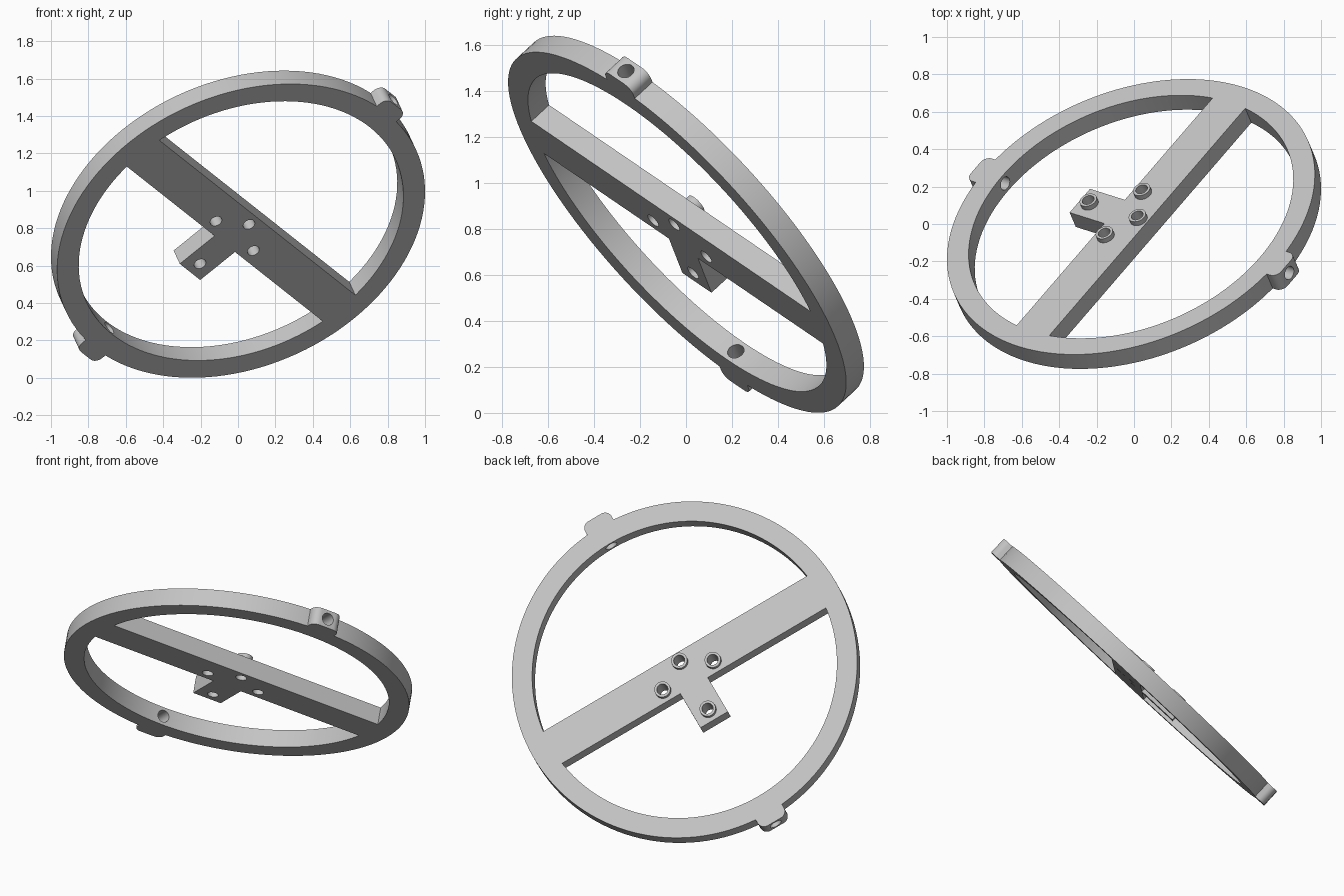
import bpy, bmesh, math
from mathutils import Matrix, Vector

if "Cube" in bpy.data.objects:
    bpy.data.objects.remove(bpy.data.objects["Cube"])

R_OUT, R_IN, HALF_T = 1.031, 0.91, 0.055
BAR_HALF, TAB_HALF, TAB_END = 0.115, 0.094, 0.361
HOLES = [(0, -0.056), (0.172, 0.045), (-0.172, 0.045), (0, 0.29)]

# Tilted frame: bar runs along u, tab and lugs along v, flat faces along n
n = Vector((-0.30, 0.70, 0.648)).normalized()
u = Vector((0.577, 0.681, -0.451))
u = (u - n * u.dot(n)).normalized()
v = n.cross(u)
FRAME = Matrix.Translation((0, 0, 0.8215)) @ Matrix((u, v, n)).transposed().to_4x4()

grey = bpy.data.materials.new("light_grey")
grey.diffuse_color = (0.55, 0.55, 0.55, 1)
grey.use_nodes = True
grey.node_tree.nodes["Principled BSDF"].inputs["Base Color"].default_value = grey.diffuse_color


def add(name, bm):
    bmesh.ops.recalc_face_normals(bm, faces=bm.faces)
    me = bpy.data.meshes.new(name)
    bm.to_mesh(me)
    bm.free()
    me.materials.append(grey)
    ob = bpy.data.objects.new(name, me)
    ob.matrix_world = FRAME
    bpy.context.collection.objects.link(ob)
    return ob


def prism(name, pts, z0=-HALF_T, z1=HALF_T):
    bm = bmesh.new()
    face = bm.faces.new([bm.verts.new((x, y, z0)) for x, y in pts])
    ext = bmesh.ops.extrude_face_region(bm, geom=[face])
    verts = [g for g in ext["geom"] if isinstance(g, bmesh.types.BMVert)]
    bmesh.ops.translate(bm, verts=verts, vec=(0, 0, z1 - z0))
    return add(name, bm)


def tube(name, r_in, r_out, z0, z1, seg, centre=(0, 0)):
    bm = bmesh.new()
    loops = []
    for r, z in ((r_in, z0), (r_out, z0), (r_out, z1), (r_in, z1)):
        loops.append([bm.verts.new((centre[0] + r * math.cos(2 * math.pi * i / seg),
                                    centre[1] + r * math.sin(2 * math.pi * i / seg), z))
                      for i in range(seg)])
    for k in range(4):
        a, b = loops[k], loops[(k + 1) % 4]
        for i in range(seg):
            j = (i + 1) % seg
            bm.faces.new((a[i], a[j], b[j], b[i]))
    return add(name, bm)


def arc(r, a0, a1, steps, cx=0, cy=0):
    return [(cx + r * math.cos(a0 + (a1 - a0) * i / steps),
             cy + r * math.sin(a0 + (a1 - a0) * i / steps)) for i in range(steps + 1)]


def drill(ob, radius, matrix):
    bm = bmesh.new()
    bmesh.ops.create_cone(bm, cap_ends=True, segments=32, radius1=radius,
                          radius2=radius, depth=0.5, matrix=matrix)
    cutter = add("cutter", bm)
    cutter.hide_render = True
    mod = ob.modifiers.new("drill", 'BOOLEAN')
    mod.operation, mod.solver, mod.object = 'DIFFERENCE', 'EXACT', cutter
    bpy.context.view_layer.update()
    dg = bpy.context.evaluated_depsgraph_get()
    me = bpy.data.meshes.new_from_object(ob.evaluated_get(dg))
    ob.modifiers.clear()
    ob.data = me
    bpy.data.objects.remove(cutter)


# Outer ring
ring = tube("ring", R_IN, R_OUT, -HALF_T, HALF_T, 128)

# Crossbar with the tab, its ends curved to fit the ring
rb = R_IN + 0.001
a = math.asin(BAR_HALF / rb)
outline = arc(rb, -a, a, 6)
outline += [(TAB_HALF, BAR_HALF), (TAB_HALF, TAB_END), (-TAB_HALF, TAB_END), (-TAB_HALF, BAR_HALF)]
outline += arc(rb, math.pi - a, math.pi + a, 6)
bar = prism("crossbar", outline)

# Screw holes, each with a raised collar
parts = [ring, bar]
for i, (x, y) in enumerate(HOLES):
    drill(bar, 0.033, Matrix.Translation((x, y, 0)))
    parts.append(tube(f"collar_{i + 1}", 0.033, 0.048, HALF_T, HALF_T + 0.03, 32, (x, y)))

# Rounded lugs on opposite sides, drilled radially through the ring
for side, name in ((1, "lower_lug"), (-1, "upper_lug")):
    w, end, c = 0.09, 1.097, 0.045
    la = math.asin(w / R_OUT)
    pts = arc(R_OUT - 0.001, math.pi / 2 + la, math.pi / 2 - la, 6)
    pts += arc(c, 0, math.pi / 2, 8, w - c, end - c)
    pts += arc(c, math.pi / 2, math.pi, 8, c - w, end - c)
    lug = prism(name, [(x * side, y * side) for x, y in pts])
    hole = Matrix.Translation((0, side, 0)) @ Matrix.Rotation(math.pi / 2, 4, 'X')
    drill(lug, 0.037, hole)
    drill(ring, 0.037, hole)
    parts.append(lug)

# Smooth curved walls, keep edges sharp
bpy.ops.object.select_all(action='DESELECT')
for ob in parts:
    ob.select_set(True)
bpy.context.view_layer.objects.active = ring
bpy.ops.object.shade_smooth_by_angle(angle=math.radians(30))
